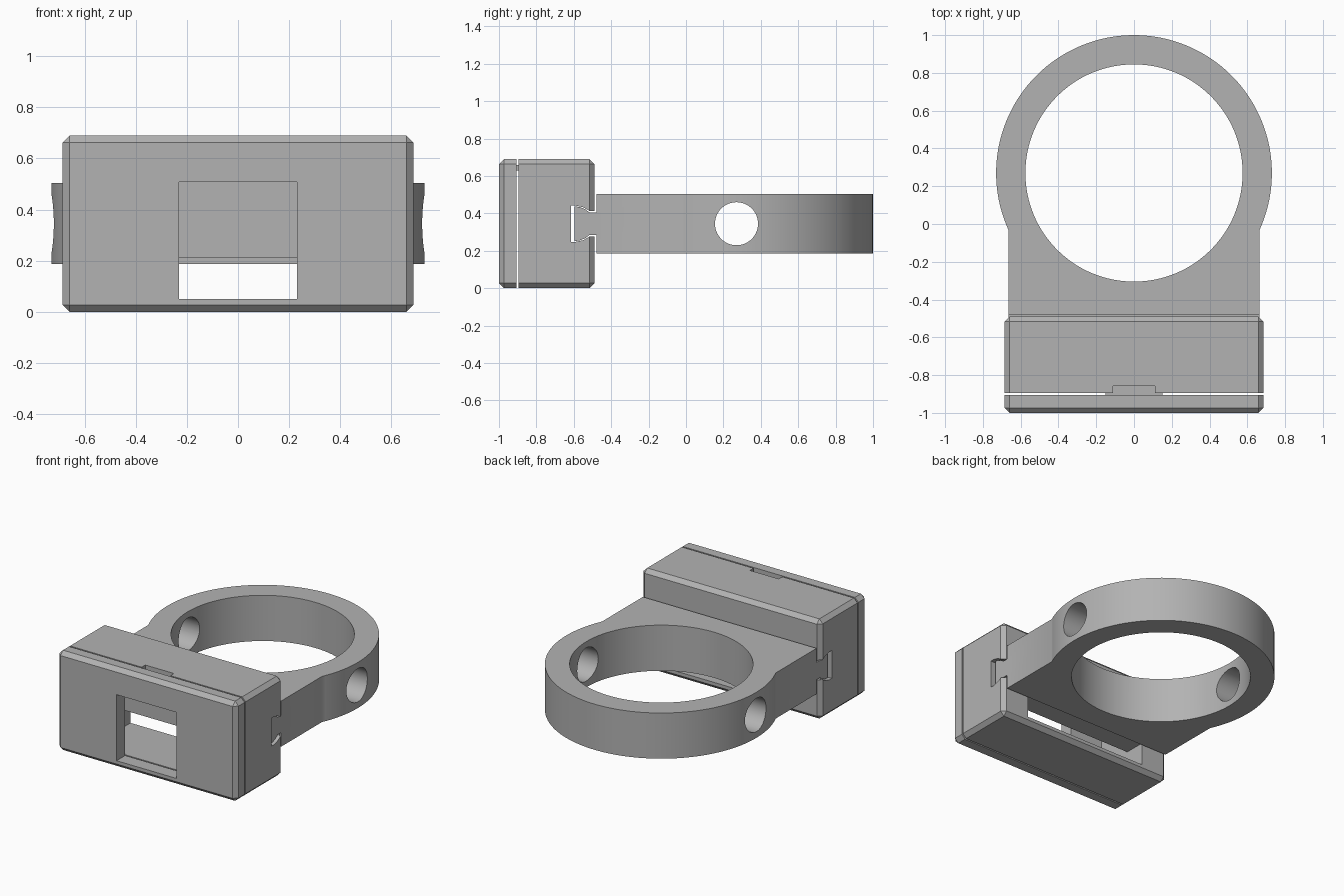
import bpy, bmesh, math
from mathutils import Matrix

if "Cube" in bpy.data.objects:
    bpy.data.objects.remove(bpy.data.objects["Cube"], do_unlink=True)

gray = bpy.data.materials.new("plain_gray")
gray.use_nodes = True
gray.diffuse_color = (0.45, 0.45, 0.45, 1)
gray.node_tree.nodes["Principled BSDF"].inputs["Base Color"].default_value = gray.diffuse_color


def finish(name, bm):
    bmesh.ops.recalc_face_normals(bm, faces=bm.faces[:])
    mesh = bpy.data.meshes.new(name)
    bm.to_mesh(mesh)
    bm.free()
    obj = bpy.data.objects.new(name, mesh)
    mesh.materials.append(gray)
    bpy.context.collection.objects.link(obj)
    return obj


def box(name, x, y, z, chamfer=0):
    """Box from (min, max) ranges with optional chamfered edges."""
    bm = bmesh.new()
    size = [r[1] - r[0] for r in (x, y, z)]
    mid = [(r[1] + r[0]) / 2 for r in (x, y, z)]
    bmesh.ops.create_cube(bm, size=1, matrix=Matrix.Translation(mid) @ Matrix.Diagonal((*size, 1)))
    if chamfer:
        bmesh.ops.bevel(bm, geom=bm.edges[:], offset=chamfer, segments=1, affect='EDGES')
    return finish(name, bm)


def cylinder(name, radius, depth, place, sides=96):
    bm = bmesh.new()
    bmesh.ops.create_cone(bm, cap_ends=True, segments=sides, radius1=radius,
                          radius2=radius, depth=depth, matrix=place)
    return finish(name, bm)


def extrude_x(name, half_width, profile):
    """Prism along x from a (y, z) outline."""
    bm = bmesh.new()
    face = bm.faces.new([bm.verts.new((-half_width, y, z)) for y, z in profile])
    new = bmesh.ops.extrude_face_region(bm, geom=[face])["geom"]
    verts = [v for v in new if isinstance(v, bmesh.types.BMVert)]
    bmesh.ops.translate(bm, verts=verts, vec=(2 * half_width, 0, 0))
    return finish(name, bm)


def combine(obj, tool, operation='DIFFERENCE'):
    """Apply a boolean and discard the tool."""
    mod = obj.modifiers.new("cut", 'BOOLEAN')
    mod.operation, mod.solver, mod.object = operation, 'EXACT', tool
    bpy.context.view_layer.objects.active = obj
    bpy.ops.object.modifier_apply(modifier=mod.name)
    bpy.data.objects.remove(tool, do_unlink=True)


def smooth(obj):
    bpy.ops.object.select_all(action='DESELECT')
    obj.select_set(True)
    bpy.context.view_layer.objects.active = obj
    bpy.ops.object.shade_smooth_by_angle(angle=math.radians(25))


MID = 0.345
WIDTH = (-0.686, 0.686)


def mirrored(half):
    """Close a (y, height) half outline about the rail's middle height."""
    return [(y, MID + h) for y, h in half] + [(y, MID - h) for y, h in reversed(half)]


# Housing: chamfered block, hollow, open low at the back, with a rail slot
housing = box("housing", WIDTH, (-1, -0.49), (0, 0.69), 0.027)
combine(housing, box("front_trim", (-1, 1), (-1.2, -0.896), (-1, 1)))
combine(housing, box("cavity", (-0.48, 0.48), (-0.95, -0.64), (0.05, 0.62)))
combine(housing, box("back_opening", (-0.48, 0.48), (-0.7, -0.4), (0.05, 0.21)))
combine(housing, box("latch_notch", (-0.11, 0.11), (-0.95, -0.857), (0.66, 0.8)))
slot = [(-0.615, 0.097), (-0.59, 0.097), (-0.55, 0.088), (-0.515, 0.068), (-0.4, 0.068)]
combine(housing, extrude_x("rail_slot", 1, mirrored(slot)))

# Front cover with a square window
cover = box("front_cover", WIDTH, (-1, -0.49), (0, 0.69), 0.027)
combine(cover, box("back_trim", (-1, 1), (-0.906, 0), (-1, 1)))
combine(cover, box("window", (-0.23, 0.23), (-1.2, -0.8), (0.05, 0.507)))

# Latch bridging the seam
box("top_latch", (-0.15, 0.15), (-0.92, -0.85), (0.63, 0.66))

# Ring with neck plate, rail tongue and side holes
centre = Matrix.Translation((0, 0.27, MID))
ring = cylinder("ring_mount", 0.73, 0.316, centre, 128)
combine(ring, box("neck", (-0.665, 0.665), (-0.478, 0.1), (MID - 0.158, MID + 0.158)), 'UNION')
tongue = [(-0.595, 0.092), (-0.57, 0.09), (-0.54, 0.078), (-0.515, 0.06), (-0.46, 0.06)]
combine(ring, extrude_x("tongue", 0.665, mirrored(tongue)), 'UNION')
combine(ring, cylinder("bore", 0.575, 1, centre, 128))
combine(ring, cylinder("side_holes", 0.115, 3, centre @ Matrix.Rotation(math.pi / 2, 4, 'Y'), 64))
smooth(ring)
